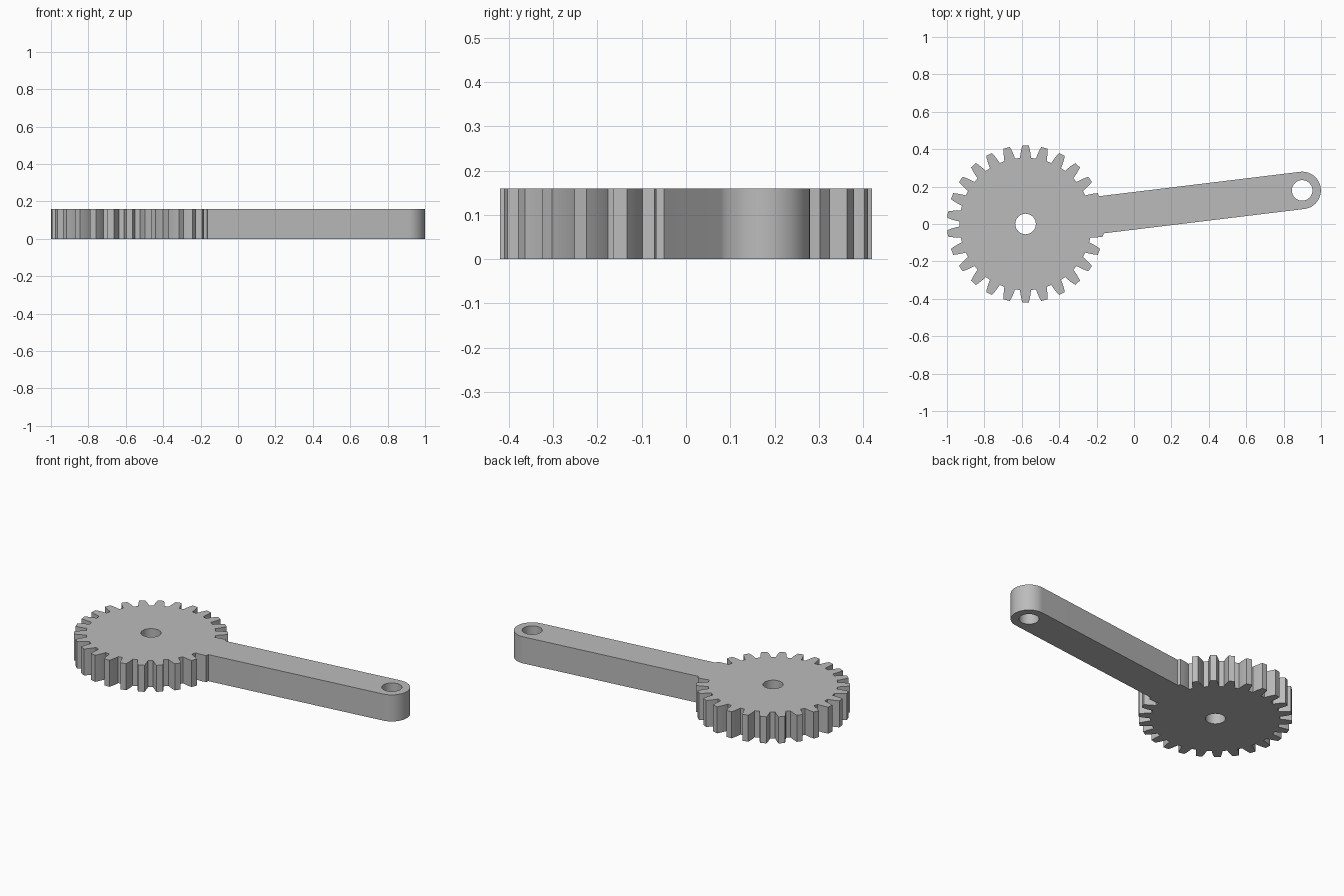
import bpy, bmesh
from math import sin, cos, pi, radians

cube = bpy.data.objects.get("Cube")
if cube:
    bpy.data.objects.remove(cube, do_unlink=True)

HEIGHT = 0.16
TEETH = 26
PITCH = 2 * pi / TEETH
TIP_R = 0.42
ARM_HALF = 0.1
ARM_LEN = 1.49
HOLE_R = 0.055
# radius and half thickness along one tooth flank, from root to tip
FLANK = [(0.354, 0.029), (0.366, 0.0283), (0.39, 0.0245), (0.406, 0.0208), (TIP_R, 0.017)]


def polar(r, a, cx=0.0):
    return (cx + r * cos(a), r * sin(a))


def gear_points():
    """Toothed rim, leaving out what the arm covers along +x."""
    pts = []
    for i in range(1, TEETH):
        a = i * PITCH
        pts += [polar(r, a - h / r) for r, h in FLANK]
        pts += [polar(r, a + h / r) for r, h in reversed(FLANK)]
    return [p for p in pts if p[0] < 0 or abs(p[1]) > ARM_HALF]


def arc(cx, r, start, end, steps):
    return [polar(r, start + (end - start) * i / steps, cx) for i in range(steps + 1)]


def add_loop(curve, pts):
    spline = curve.splines.new('POLY')
    spline.points.add(len(pts) - 1)
    for point, (x, y) in zip(spline.points, pts):
        point.co = (x, y, 0, 1)
    spline.use_cyclic_u = True


# Outline: toothed rim, then the arm with its round end
join_x = (TIP_R ** 2 - ARM_HALF ** 2) ** 0.5
outline = gear_points()
outline += [(join_x, -ARM_HALF)]
outline += arc(ARM_LEN, ARM_HALF, -pi / 2, pi / 2, 32)
outline += [(join_x, ARM_HALF)]

profile = bpy.data.curves.new("gear_arm_profile", 'CURVE')
profile.dimensions = '2D'
profile.fill_mode = 'BOTH'
profile.extrude = HEIGHT / 2
add_loop(profile, outline)

# Shaft hole and pin hole
for cx in (0.0, ARM_LEN):
    add_loop(profile, arc(cx, HOLE_R, 0, 2 * pi, 48)[:-1])

body = bpy.data.objects.new("gear_with_arm", profile)
bpy.context.collection.objects.link(body)
body.location = (-0.58, 0, HEIGHT / 2)
body.rotation_euler.z = PITCH / 2

bpy.ops.object.select_all(action='DESELECT')
body.select_set(True)
bpy.context.view_layer.objects.active = body
bpy.ops.object.convert(target='MESH')
body = bpy.context.object

# Weld caps to walls
bm = bmesh.new()
bm.from_mesh(body.data)
bmesh.ops.remove_doubles(bm, verts=bm.verts, dist=0.0001)
bmesh.ops.recalc_face_normals(bm, faces=bm.faces)
bm.to_mesh(body.data)
bm.free()

# Plain grey
grey = bpy.data.materials.new("plain_grey")
grey.use_nodes = True
colour = (0.5, 0.5, 0.5, 1)
grey.diffuse_color = colour
grey.node_tree.nodes["Principled BSDF"].inputs["Base Color"].default_value = colour
body.data.materials.clear()
body.data.materials.append(grey)

bpy.ops.object.shade_smooth_by_angle(angle=radians(25))
